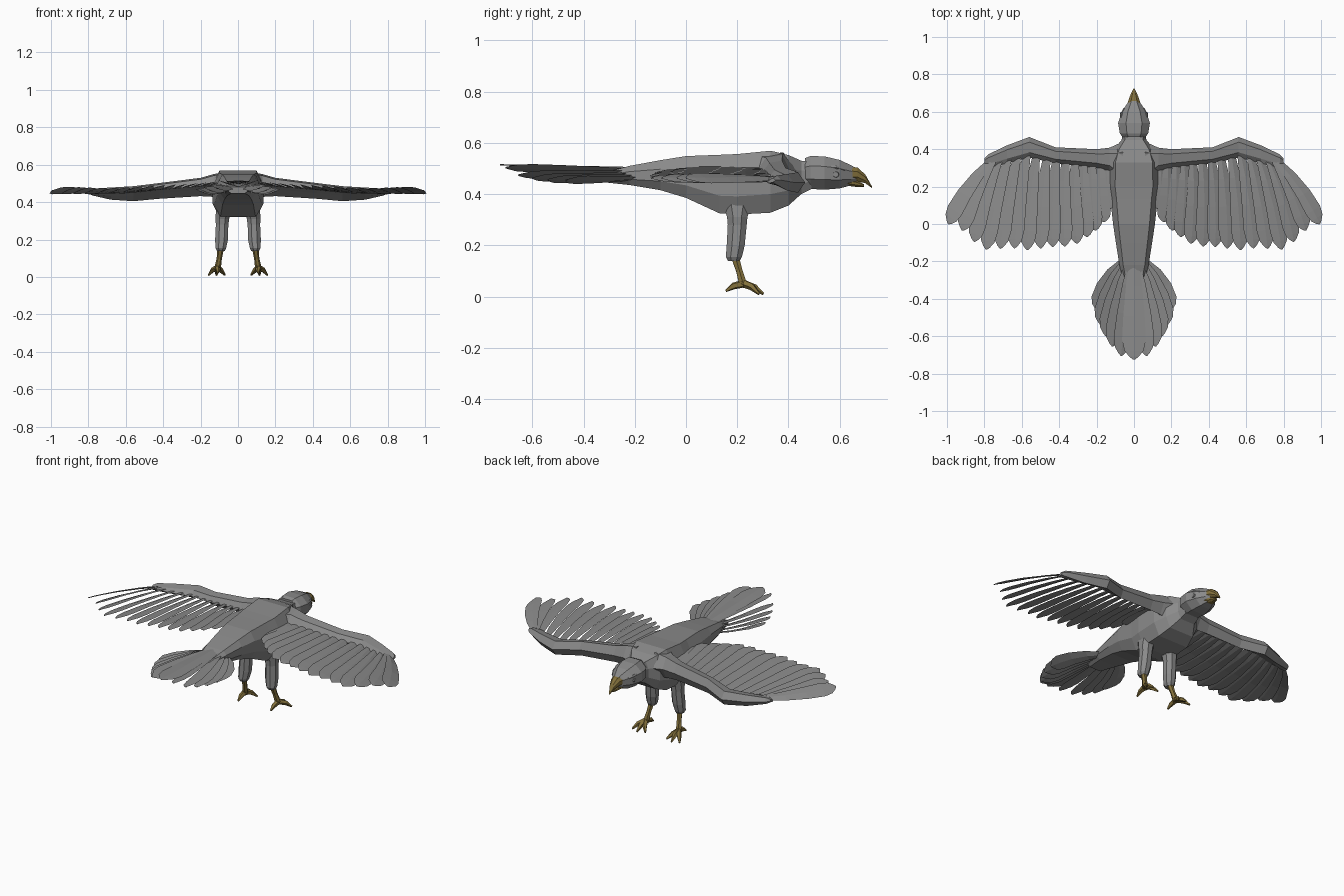
import bpy, bmesh, math
from mathutils import Vector

if "Cube" in bpy.data.objects:
    bpy.data.objects.remove(bpy.data.objects["Cube"])


def material(name, rgb):
    m = bpy.data.materials.new(name)
    m.diffuse_color = (*rgb, 1)
    m.use_nodes = True
    m.node_tree.nodes["Principled BSDF"].inputs["Base Color"].default_value = m.diffuse_color
    return m


GREY = material("plumage grey", (0.255, 0.255, 0.255))
GOLD = material("horn gold", (0.23, 0.165, 0.045))


def loft(name, rings, mat, mirror=False):
    """Skin a list of equal-length point rings, closed at both ends."""
    bm = bmesh.new()
    rows = [[bm.verts.new(p) for p in r] for r in rings]
    n = len(rows[0])
    for a, b in zip(rows, rows[1:]):
        for i in range(n):
            j = (i + 1) % n
            bm.faces.new((a[i], a[j], b[j], b[i]))
    bm.faces.new(rows[0])
    bm.faces.new(rows[-1])
    bmesh.ops.recalc_face_normals(bm, faces=bm.faces)
    me = bpy.data.meshes.new(name)
    bm.to_mesh(me)
    bm.free()
    me.materials.append(mat)
    ob = bpy.data.objects.new(name, me)
    bpy.context.collection.objects.link(ob)
    if mirror:
        ob.modifiers.new("mirror", 'MIRROR').use_mirror_merge = False
    return ob


def hull(name, stations, mat, flat=.5):
    """Eight-sided loft along y; stations are (y, half width, z bottom, z top)."""
    sec = [(1, .4), (flat, 1), (-flat, 1), (-1, .4), (-1, -.4), (-flat, -1), (flat, -1), (1, -.4)]
    return loft(name, [[(w * a, y, (lo + hi) / 2 + b * (hi - lo) / 2) for a, b in sec]
                       for y, w, lo, hi in stations], mat)


def tube(name, pts, radii, mat, n=6):
    pts = [Vector(p) for p in pts]
    d = (pts[-1] - pts[0]).normalized()
    u = d.cross(Vector((0, 1, 0) if abs(d.z) > .7 else (0, 0, 1))).normalized()
    v = d.cross(u)
    rings = [[p + r * (u * math.cos(i * math.tau / n) + v * math.sin(i * math.tau / n))
              for i in range(n)] for p, r in zip(pts, radii)]
    return loft(name, rings, mat, True)


SHAPE = [(0, .42), (.25, .72), (.55, .95), (.8, 1.06), (.91, .85), (.97, .42), (1, .08)]


def feather(name, root, tip, width, roll=0, bend=0, mirror=True):
    """Thin blade with a raised quill; roll drops its outer edge, bend bows it outwards."""
    root, tip = Vector(root), Vector(tip)
    d = tip - root
    side = Vector((-d.y, d.x, 0)).normalized()
    up = Vector((0, 0, 1))
    across = side * math.cos(roll) - up * math.sin(roll)
    rings = []
    for t, w in SHAPE:
        c = root + d * t + side * bend * 4 * t * (1 - t)
        a, h = across * width * w, up * .005 * (1.1 - t * .6)
        rings.append([c + a, c + h, c - a, c - h])
    return loft(name, rings, GREY, mirror)


def sample(table, x):
    for a, b in zip(table, table[1:]):
        if x <= b[0]:
            f = (x - a[0]) / (b[0] - a[0])
            return [p + (q - p) * f for p, q in zip(a, b)]
    return table[-1]


# Body, neck and head
hull("body", [(-.33, .05, .447, .48), (-.22, .078, .435, .51), (-.1, .097, .415, .532),
              (0, .112, .385, .548), (.13, .126, .325, .553), (.2, .136, .32, .556),
              (.33, .134, .327, .569), (.4, .108, .355, .552), (.45, .066, .4, .53),
              (.49, .06, .42, .525)], GREY, .74)
hull("head", [(.465, .062, .425, .54), (.485, .076, .42, .548), (.54, .085, .417, .547),
              (.6, .066, .422, .533), (.645, .036, .434, .512), (.665, .022, .442, .5)], GREY)

# Beak
hull("upper_beak", [(.632, .038, .45, .509), (.67, .027, .45, .503),
                    (.7, .015, .442, .476), (.725, .003, .424, .431)], GOLD)
hull("lower_beak", [(.63, .032, .432, .462), (.67, .018, .427, .452),
                    (.695, .006, .428, .438)], GOLD)

# Eyes and brows
tube("eye", [(.062, .585, .476), (.075, .585, .476)], [.014, .011], GREY, 8)
tube("brow", [(.07, .55, .506), (.066, .585, .503), (.05, .62, .494)],
     [.006, .008, .005], GREY, 5)

# Wing arm: x, leading y, trailing y, z bottom, z top
ARM = [(.06, .44, .2, .42, .562), (.13, .408, .28, .428, .55), (.2, .4, .3, .432, .53),
       (.42, .41, .325, .418, .502), (.56, .465, .355, .405, .485),
       (.68, .42, .325, .413, .478), (.78, .372, .3, .436, .472), (.8, .35, .31, .446, .462)]
rings = []
for x, le, tr, lo, hi in ARM:
    s, m = le - tr, (lo + hi) / 2
    rings.append([(x, le, m), (x, le - .25 * s, hi), (x, le - .75 * s, hi - .008),
                  (x, tr, m + .006), (x, le - .7 * s, m - .012), (x, le - .25 * s, lo)])
loft("wing_arm", rings, GREY, True)

# Flight feathers: root x, tip x, tip y
FLIGHT = [(.77, .993, 0), (.755, .918, -.035), (.72, .855, -.095), (.67, .79, -.137),
          (.62, .715, -.132), (.57, .64, -.13), (.52, .57, -.14), (.465, .5, -.13),
          (.415, .435, -.122), (.365, .37, -.12), (.315, .305, -.105),
          (.27, .25, -.07), (.225, .205, -.035), (.18, .16, .01), (.14, .13, .08)]
for i, (rx, tx, ty) in enumerate(FLIGHT):
    _, le, tr, lo, hi = sample(ARM, rx)
    z = (lo + hi) / 2 + .008
    outer = max(0, 1 - i / 4)
    feather(f"flight_feather_{i + 1}", (rx, tr + .03, z),
            (tx, ty, .462 + .055 * max(0, .75 - tx)), .046, .3 + .12 * outer, .01 + .008 * outer)

# Tail fan: tip x, tip y, tip z; outer edges turn up
TAIL = [(0, -.725, .514), (.068, -.705, .503), (.115, -.655, .474),
        (.15, -.6, .462), (.178, -.54, .456), (.194, -.47, .454)]
for i, (tx, ty, tz) in enumerate(TAIL):
    feather(f"tail_feather_{i + 1}", (.012 * i, -.2, .5 - .008 * i), (tx, ty, tz),
            .047 if i else .06, -.33 if i else 0, .006 * i, i > 0)

# Feathered thighs: z, centre x, centre y, radius x, radius y
THIGH = [(.37, .075, .2, .045, .065), (.31, .084, .2, .04, .043), (.28, .085, .2, .036, .04),
         (.2, .088, .194, .037, .038), (.155, .092, .187, .031, .034), (.138, .092, .187, .022, .024)]
loft("thigh", [[(cx + rx * math.cos((k + .5) * math.tau / 8),
                 cy + ry * math.sin((k + .5) * math.tau / 8), z) for k in range(8)]
               for z, cx, cy, rx, ry in THIGH], GREY, True)

# Shanks and toes
tube("shank", [(.092, .19, .16), (.1, .208, .1), (.11, .225, .04)], [.018, .014, .018], GOLD)
for name, mid, tip in [("outer_toe", (.135, .258, .037), (.157, .285, .01)),
                       ("middle_toe", (.113, .268, .035), (.115, .302, .01)),
                       ("inner_toe", (.092, .258, .037), (.07, .285, .01)),
                       ("hind_toe", (.108, .185, .041), (.108, .155, .022))]:
    tube(name, [(.11, .225, .05), mid, tip], [.016, .014, .005], GOLD, 5)
